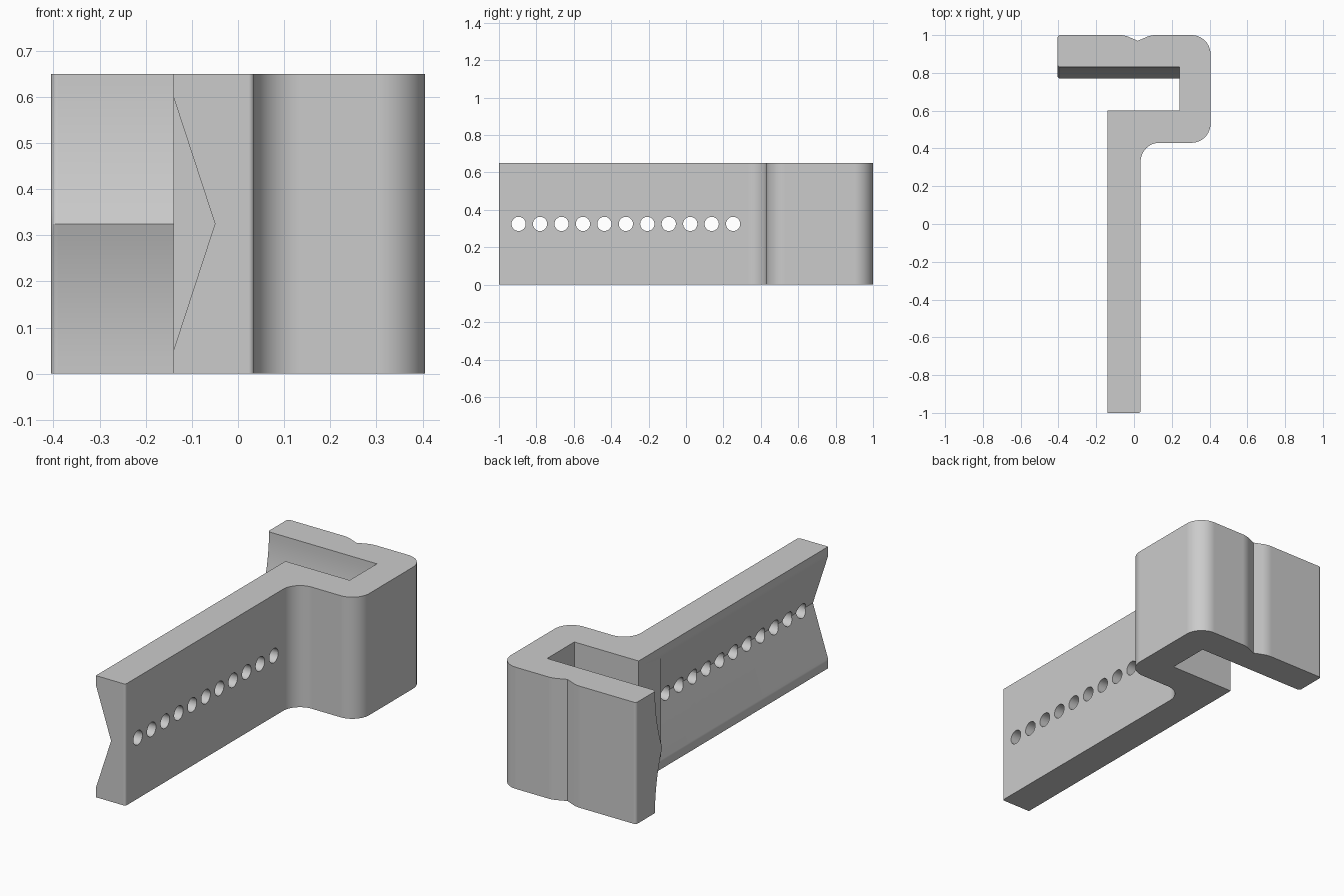
import bpy, bmesh, math
from mathutils import Vector, Matrix

cube = bpy.data.objects.get("Cube")
if cube:
    bpy.data.objects.remove(cube, do_unlink=True)

HEIGHT = 0.65
MID = HEIGHT / 2

grey = bpy.data.materials.new("plain_grey")
grey.use_nodes = True
grey.diffuse_color = (0.6, 0.6, 0.6, 1)
grey.node_tree.nodes["Principled BSDF"].inputs["Base Color"].default_value = (0.6, 0.6, 0.6, 1)


def rounded(corners, steps=14):
    """Outline through (x, y, radius) corners, with arcs at the rounded ones."""
    out = []
    for i, (x, y, r) in enumerate(corners):
        p = Vector((x, y))
        if r == 0:
            out.append(p)
            continue
        a = (Vector(corners[i - 1][:2]) - p).normalized()
        b = (Vector(corners[(i + 1) % len(corners)][:2]) - p).normalized()
        half = a.angle(b) / 2
        c = p + (a + b).normalized() * r / math.sin(half)
        t = r / math.tan(half)
        va, vb = p + a * t - c, p + b * t - c
        for k in range(steps + 1):
            out.append(c + va.lerp(vb, k / steps).normalized() * r)
    return out


def outline(lip_y):
    return rounded([
        (-0.14, -1, 0), (0.035, -1, 0.012), (0.035, 0.43, 0.1),
        (0.405, 0.43, 0.1), (0.405, 1, 0.1),
        (0.09, 1, 0.12), (0.02, 0.97, 0), (-0.05, 1, 0.12),
        (-0.405, 1, 0.015), (-0.405, lip_y, 0.015),
        (0.24, lip_y, 0), (0.24, 0.6, 0), (-0.14, 0.6, 0)])


def loft(bm, rings):
    """Closed solid through matching rings of 3D points."""
    rows = [[bm.verts.new(p) for p in ring] for ring in rings]
    n = len(rows[0])
    for low, high in zip(rows, rows[1:]):
        for i in range(n):
            j = (i + 1) % n
            bm.faces.new((low[i], low[j], high[j], high[i]))
    bm.faces.new(rows[0][::-1])
    bm.faces.new(rows[-1])
    bmesh.ops.recalc_face_normals(bm, faces=bm.faces[:])


def make(name, bm):
    mesh = bpy.data.meshes.new(name)
    bm.to_mesh(mesh)
    bm.free()
    mesh.materials.append(grey)
    obj = bpy.data.objects.new(name, mesh)
    bpy.context.collection.objects.link(obj)
    return obj


# Arm and hook, with a curved ridge along the inside of the lip
bm = bmesh.new()
LAYERS = 20
rings = []
for i in range(LAYERS + 1):
    z = HEIGHT * i / LAYERS
    closeness = 1 - abs(z - MID) / MID
    rings.append([(p.x, p.y, z) for p in outline(0.83 - 0.06 * closeness ** 2)])
loft(bm, rings)
body = make("hooked_arm", bm)

# V groove along the arm, stopping short of the hook
bm = bmesh.new()
section = [(-0.14, 0.05), (-0.05, MID), (-0.14, 0.6), (-0.2, 0.6), (-0.2, 0.05)]
loft(bm, [[(x, y, z) for x, z in section] for y in (-1.1, 0.41)])
groove = make("groove_cutter", bm)

# Row of round holes through the arm
bm = bmesh.new()
for i in range(11):
    place = Matrix.Translation((0, -0.895 + 0.1147 * i, MID)) @ Matrix.Rotation(math.pi / 2, 4, 'Y')
    bmesh.ops.create_cone(bm, cap_ends=True, segments=32, radius1=0.038,
                          radius2=0.038, depth=0.6, matrix=place)
holes = make("hole_cutter", bm)

bpy.ops.object.select_all(action='DESELECT')
body.select_set(True)
bpy.context.view_layer.objects.active = body
for cutter in (groove, holes):
    cutter.hide_render = True
    mod = body.modifiers.new("cut", 'BOOLEAN')
    mod.operation = 'DIFFERENCE'
    mod.solver = 'EXACT'
    mod.object = cutter
    bpy.ops.object.modifier_apply(modifier=mod.name)
    bpy.data.objects.remove(cutter, do_unlink=True)

bpy.ops.object.shade_smooth_by_angle(angle=math.radians(25))
normals = body.modifiers.new("even_shading", 'WEIGHTED_NORMAL')
normals.keep_sharp = True
